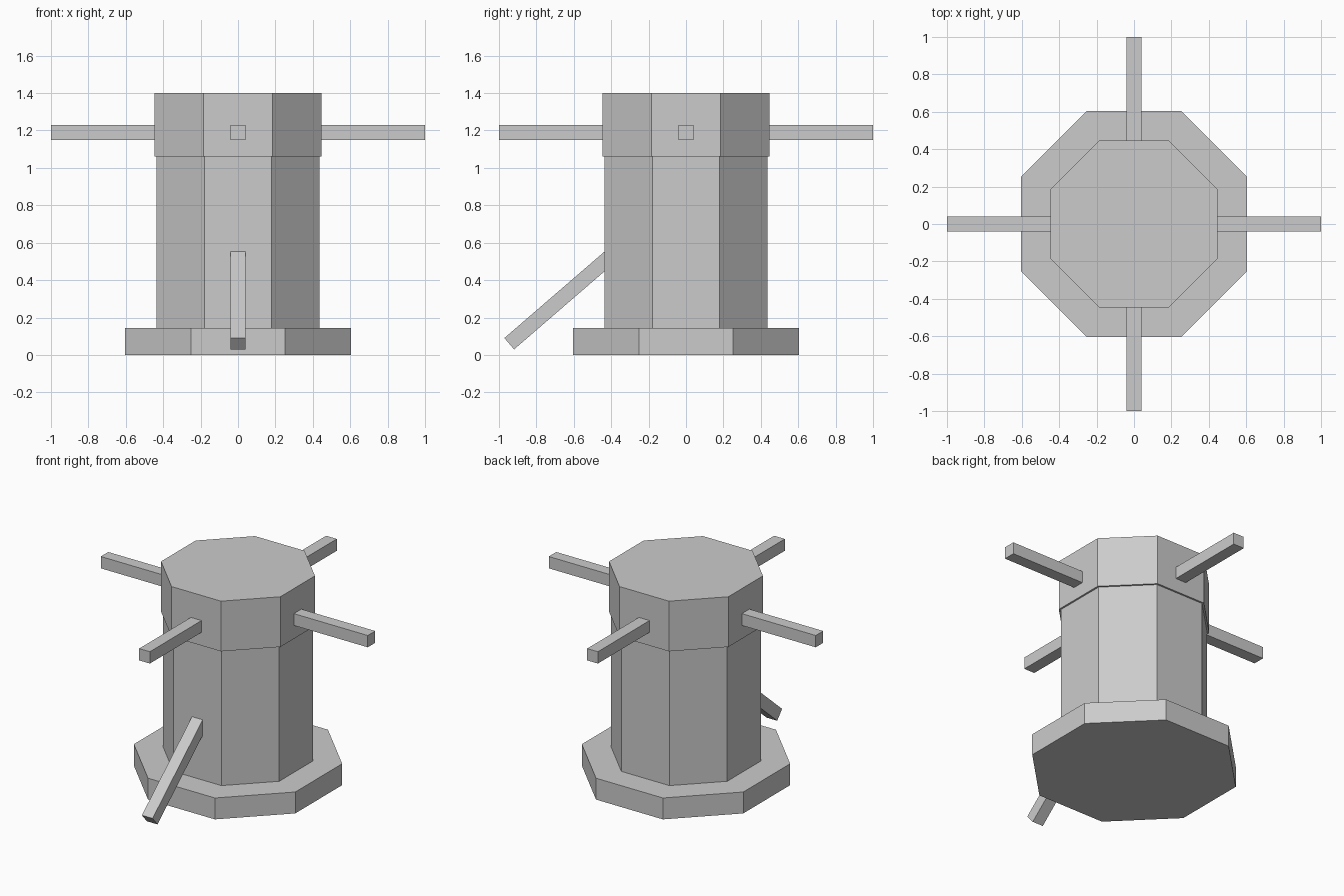
import bpy
from math import pi, cos, radians
from mathutils import Vector

cube = bpy.data.objects.get("Cube")
if cube:
    bpy.data.objects.remove(cube, do_unlink=True)

grey = bpy.data.materials.new("plain grey")
grey.use_nodes = True
colour = (0.6, 0.6, 0.6, 1)
grey.diffuse_color = colour
grey.node_tree.nodes["Principled BSDF"].inputs["Base Color"].default_value = colour


def finish(name):
    obj = bpy.context.object
    obj.name = name
    obj.data.materials.append(grey)
    return obj


def octagon(name, apothem, bottom, top):
    """Eight-sided prism with flat sides facing the axes."""
    bpy.ops.mesh.primitive_cylinder_add(
        vertices=8, radius=apothem / cos(pi / 8), depth=top - bottom,
        location=(0, 0, (bottom + top) / 2), rotation=(0, 0, pi / 8))
    return finish(name)


def bar(name, start, end, width=0.08):
    """Square bar between two points."""
    start, end = Vector(start), Vector(end)
    along = end - start
    bpy.ops.mesh.primitive_cube_add(size=1, location=(start + end) / 2)
    obj = finish(name)
    obj.rotation_euler = along.to_track_quat("Y", "Z").to_euler()
    obj.scale = (width, along.length, width)
    return obj


# Stacked drum
octagon("base", 0.605, 0, 0.145)
octagon("barrel", 0.435, 0.145, 1.06)
octagon("head", 0.447, 1.06, 1.4)

# Push bars, one on each side of the head
for name, x, y in (("left", 1, 0), ("right", -1, 0), ("back", 0, 1), ("front", 0, -1)):
    bar(name + "_push_bar", (x * 0.3, y * 0.3, 1.19), (x, y, 1.19))

# Slanted lever at the front, its upper end buried in the barrel
bar("slanted_lever", (0, -0.945, 0.06), (0, -0.36, 0.565))
